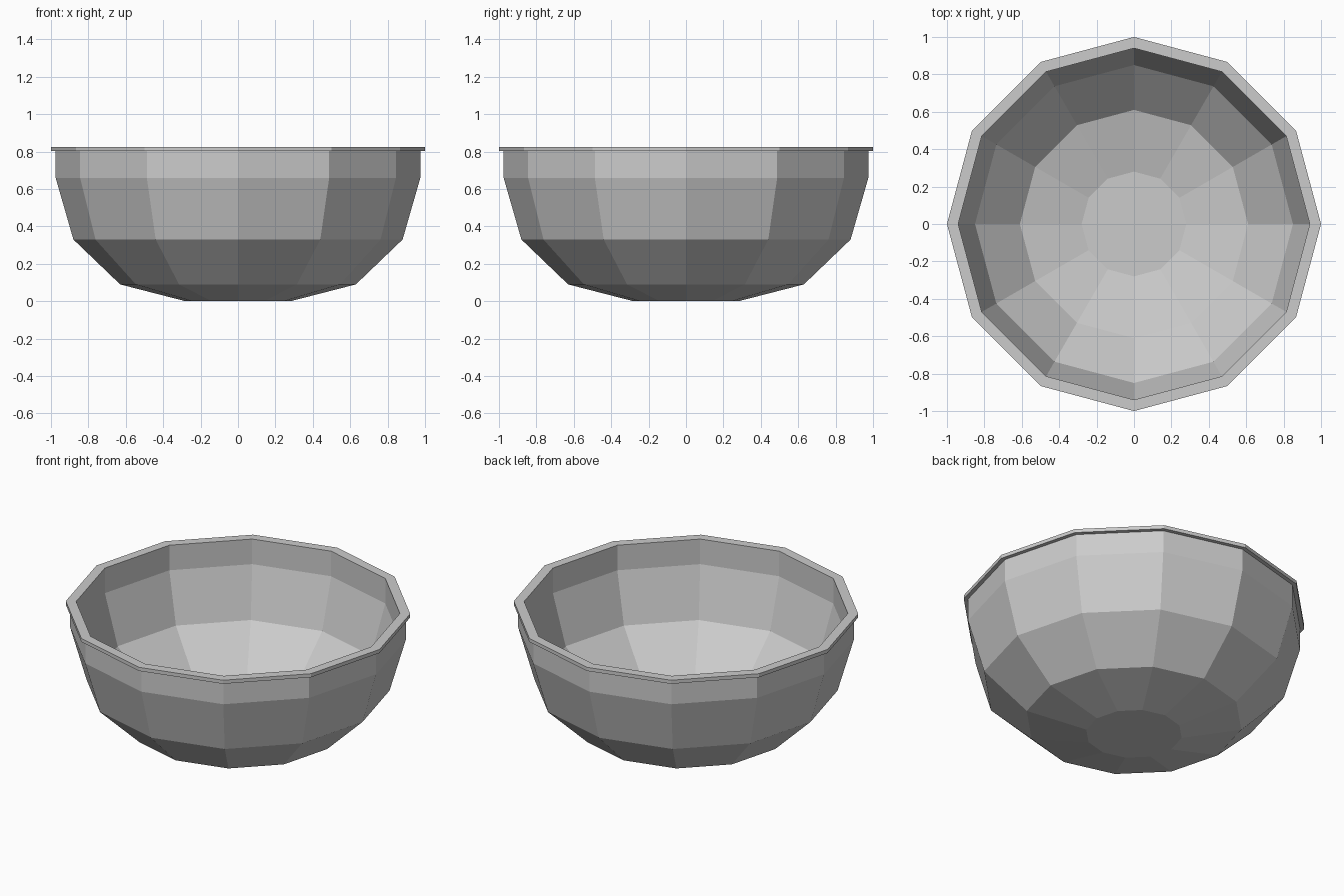
import bpy, bmesh, math

cube = bpy.data.objects.get("Cube")
if cube:
    bpy.data.objects.remove(cube, do_unlink=True)

SIDES = 12

grey = bpy.data.materials.new("light grey")
grey.use_nodes = True
colour = (0.6, 0.6, 0.6, 1)
grey.diffuse_color = colour
grey.node_tree.nodes["Principled BSDF"].inputs["Base Color"].default_value = colour

# Wall profile (radius, height): up the outside, over the rim lip, down the inside
profile = [(0.28, 0.0), (0.63, 0.09), (0.88, 0.33), (0.975, 0.66), (0.975, 0.802),
           (1.0, 0.802), (1.0, 0.825), (0.94, 0.825),
           (0.94, 0.665), (0.85, 0.35), (0.61, 0.12), (0.28, 0.035)]

bm = bmesh.new()
rings = []
for radius, height in profile:
    angles = [2 * math.pi * i / SIDES for i in range(SIDES)]
    rings.append([bm.verts.new((radius * math.cos(a), radius * math.sin(a), height))
                  for a in angles])

# Faceted walls
for low, high in zip(rings, rings[1:]):
    for i in range(SIDES):
        j = (i + 1) % SIDES
        bm.faces.new((low[i], low[j], high[j], high[i]))

# Flat foot and flat inner floor
bm.faces.new(rings[0][::-1])
bm.faces.new(rings[-1])
bmesh.ops.recalc_face_normals(bm, faces=bm.faces)

mesh = bpy.data.meshes.new("bowl")
bm.to_mesh(mesh)
bm.free()
mesh.materials.append(grey)
bowl = bpy.data.objects.new("bowl", mesh)
bpy.context.collection.objects.link(bowl)
